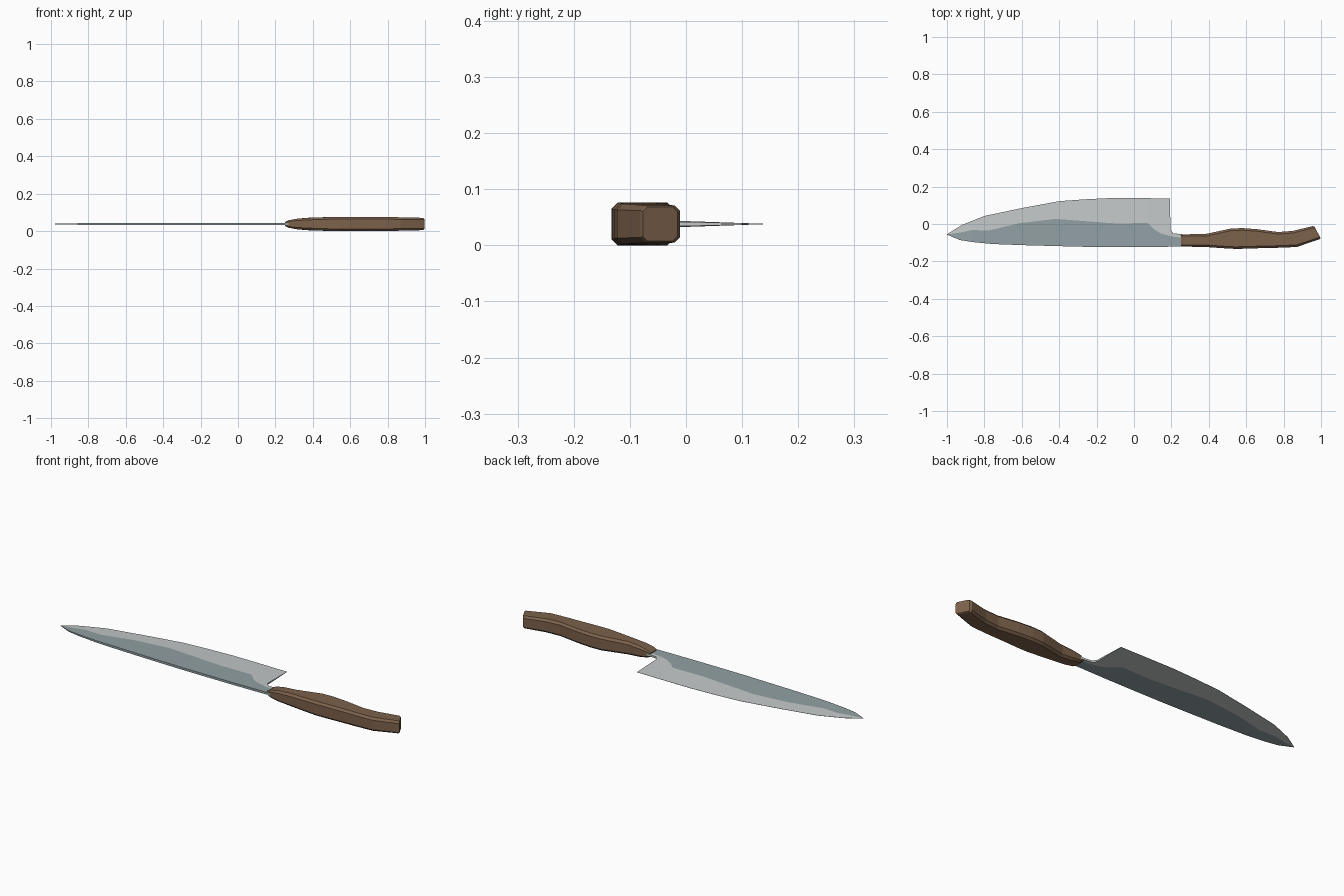
import bpy, bmesh

ZC = 0.038  # mid-plane height of the knife


def material(name, rgb):
    lin = [((c / 255 + 0.055) / 1.055) ** 2.4 for c in rgb]
    m = bpy.data.materials.new(name)
    m.diffuse_color = (*lin, 1)
    return m


def loft(name, rings, mats, rule=None):
    """Skin closed rings of points, cap both ends, colour faces by ring side."""
    bm = bmesh.new()
    loops = [[bm.verts.new(p) for p in r] for r in rings]
    n = len(rings[0])
    for a, b in zip(loops, loops[1:]):
        for i in range(n):
            j = (i + 1) % n
            f = bm.faces.new((a[i], a[j], b[j], b[i]))
            f.material_index = rule(i) if rule else 0
    bm.faces.new(loops[0][::-1])
    bm.faces.new(loops[-1])
    bmesh.ops.recalc_face_normals(bm, faces=bm.faces)
    me = bpy.data.meshes.new(name)
    bm.to_mesh(me)
    bm.free()
    for m in mats:
        me.materials.append(m)
    ob = bpy.data.objects.new(name, me)
    bpy.context.collection.objects.link(ob)
    return ob


steel = material("blue grey steel", (146, 160, 164))
ground = material("pale ground edge", (196, 200, 200))
wood = material("brown wood", (124, 97, 75))

# Blade: spine xy, grind line xy, cutting edge xy, half thickness of each
B = [
    ((-1, -.057), (-.999, -.056), (-1, -.055), (.0006, .0006, .0004)),
    ((-.93, -.086), (-.93, -.046), (-.92, -.005), (.003, .002, .0004)),
    ((-.86, -.097), (-.865, -.032), (-.87, .015), (.004, .0025, .0004)),
    ((-.755, -.107), (-.78, -.036), (-.8, .043), (.005, .003, .0004)),
    ((-.6, -.113), (-.61, .005), (-.6, .085), (.006, .0035, .0004)),
    ((-.42, -.118), (-.42, .027), (-.4, .122), (.006, .004, .0004)),
    ((-.26, -.122), (-.26, .015), (-.26, .132), (.006, .0045, .0004)),
    ((-.1, -.123), (-.1, .003), (-.12, .139), (.006, .005, .0004)),
    ((.075, -.123), (.075, .005), (.07, .138), (.006, .005, .0004)),
    ((.11, -.122), (.11, -.03), (.13, .137), (.006, .005, .0004)),
    ((.17, -.122), (.145, -.052), (.192, .137), (.006, .005, .0004)),
    ((.2, -.121), (.19, -.063), (.195, -.03), (.006, .005, .0045)),
    ((.22, -.121), (.21, -.068), (.21, -.05), (.006, .005, .005)),
    ((.27, -.12), (.27, -.075), (.27, -.056), (.006, .005, .005)),
]
rings = []
for s, g, e, t in B:
    up = [(p[0], p[1], ZC + h) for p, h in zip((s, g, e), t)]
    down = [(p[0], p[1], ZC - h) for p, h in zip((s, g, e), t)]
    rings.append(up + down[::-1])
# ring sides: 0 flat, 1 grind, 2 edge, 3 grind, 4 flat, 5 spine
loft("blade", rings, [steel, ground], lambda i: 1 if i in (1, 2, 3) else 0)

# Handle: lower xy, upper xy, half thickness, chamfer
H = [
    ((.25, -.115), (.25, -.06), .010, .004),
    ((.27, -.12), (.27, -.056), .020, .007),
    ((.32, -.122), (.32, -.054), .029, .010),
    ((.4, -.124), (.38, -.054), .034, .011),
    ((.47, -.129), (.45, -.039), .036, .011),
    ((.54, -.133), (.52, -.024), .038, .011),
    ((.6, -.132), (.58, -.022), .038, .011),
    ((.68, -.129), (.66, -.028), .0375, .011),
    ((.77, -.127), (.77, -.043), .037, .011),
    ((.87, -.123), (.85, -.037), .036, .011),
    ((.992, -.081), (.955, -.011), .033, .009),
    ((.998, -.077), (.966, -.015), .030, .008),
]
rings = []
for (x0, y0), (x1, y1), h, c in H:
    k = c / (y1 - y0)  # chamfer as a share of the section width
    ring = [(0, h - c), (k, h), (1 - k, h), (1, h - c)]
    ring += [(t, -z) for t, z in ring[::-1]]
    rings.append([(x0 + (x1 - x0) * t, y0 + (y1 - y0) * t, ZC + z) for t, z in ring])
loft("handle", rings, [wood])
